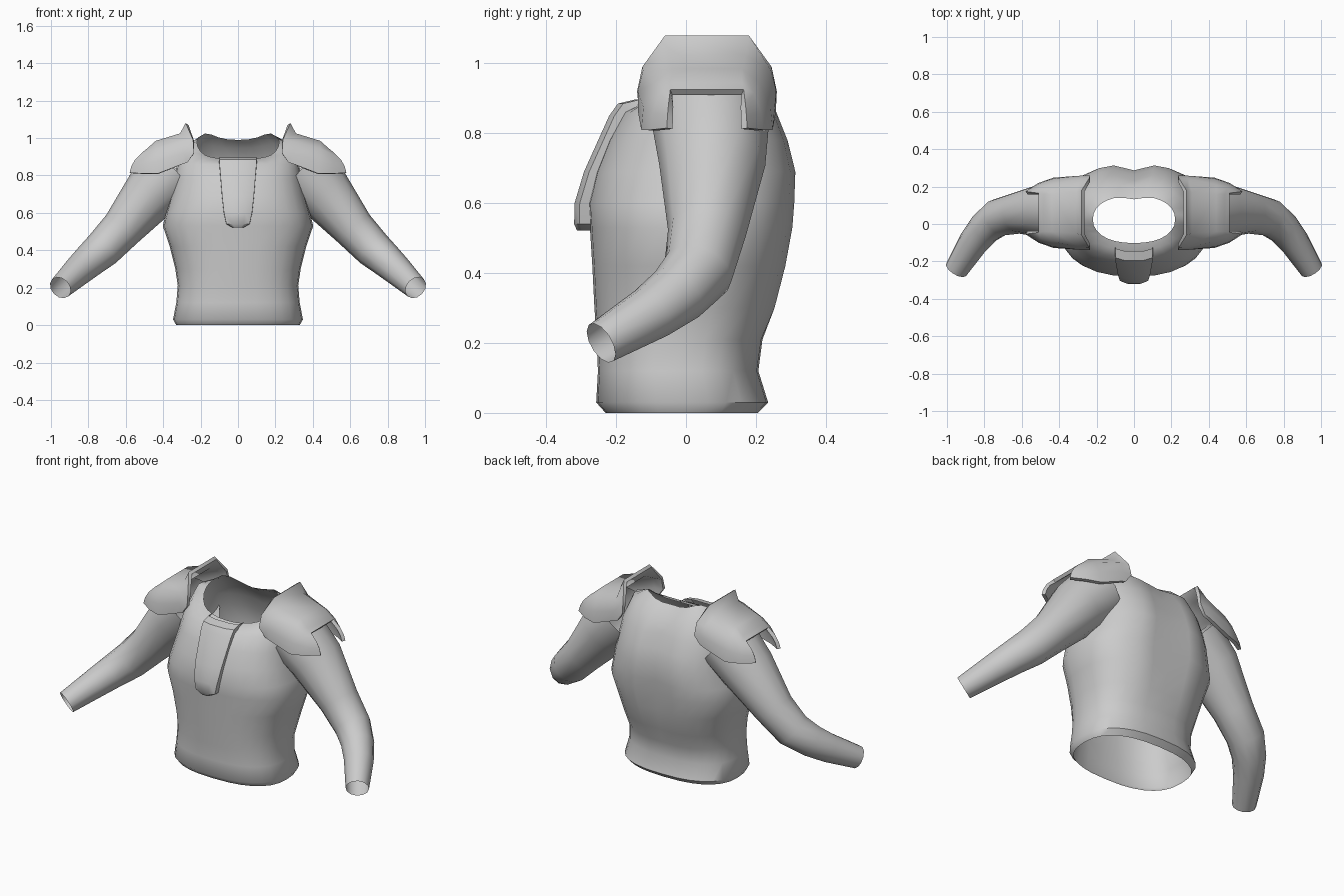
import bpy, math
from mathutils import Vector

if "Cube" in bpy.data.objects:
    bpy.data.objects.remove(bpy.data.objects["Cube"])


def make(name, verts, faces, angle=40, thickness=0):
    me = bpy.data.meshes.new(name)
    me.from_pydata([tuple(v) for v in verts], [], faces)
    me.update()
    ob = bpy.data.objects.new(name, me)
    bpy.context.collection.objects.link(ob)
    bpy.ops.object.select_all(action='DESELECT')
    ob.select_set(True)
    bpy.context.view_layer.objects.active = ob
    bpy.ops.object.mode_set(mode='EDIT')
    bpy.ops.mesh.select_all(action='SELECT')
    bpy.ops.mesh.normals_make_consistent(inside=False)
    bpy.ops.object.mode_set(mode='OBJECT')
    if thickness:
        # face the shell outward, then thicken it inward
        top = max(me.polygons, key=lambda p: abs(p.normal.z))
        if top.normal.z < 0:
            me.flip_normals()
        m = ob.modifiers.new("thickness", 'SOLIDIFY')
        m.thickness = thickness
        m.offset = -1
        bpy.ops.object.modifier_apply(modifier=m.name)
    bpy.ops.object.shade_smooth_by_angle(angle=math.radians(angle))
    return ob


def loft(rings, closed=True):
    n = len(rings[0])
    verts = [p for r in rings for p in r]
    faces = []
    for i in range(len(rings) - 1):
        for j in range(n if closed else n - 1):
            k = (j + 1) % n
            faces.append((i * n + j, i * n + k, (i + 1) * n + k, (i + 1) * n + j))
    return verts, faces


def spow(v, e):
    return math.copysign(abs(v) ** e, v)


def lerp_table(s, table):
    for (a, za), (b, zb) in zip(table, table[1:]):
        if s <= b + 1e-6:
            return za + (zb - za) * (s - a) / (b - a)
    return table[-1][1]


# Torso shell: stacked rings (z, half width, front y, back y)
N = 28
levels = [(0, .33, -.23, .205), (.03, .347, -.257, .235), (.12, .33, -.252, .207),
          (.21, .322, -.256, .22), (.30, .335, -.262, .26), (.42, .365, -.268, .292),
          (.53, .402, -.275, .312), (.60, .385, -.28, .318), (.69, .36, -.258, .322),
          (.78, .34, -.222, .30), (.86, .325, -.178, .268)]
rings = []
for z, hw, yf, yb in levels:
    ring = []
    mid = (yf + yb) / 2
    groove = .035 * min(1, max(0, (z - .2) / .3))
    for j in range(N):
        a = 2 * math.pi * j / N
        x = hw * spow(math.cos(a), .8)
        s = spow(math.sin(a), .8)
        y = mid + (yb - mid) * s
        if s > 0:
            y -= groove * math.exp(-(x / .07) ** 2)
        ring.append((x, y, z))
    rings.append(ring)
# Shoulder slope and neck opening
for hw, cy, hy, table in [
        (.285, .04, .18, [(-1, .875), (0, .97), (.8, .97), (1, .945)]),
        (.22, .025, .127, [(-1, .885), (-.6, .91), (0, .98), (.7, 1.03), (1, .99)])]:
    ring = []
    for j in range(N):
        a = 2 * math.pi * j / N
        c, s = math.cos(a), math.sin(a)
        dip = .02 * math.exp(-(c / .25) ** 2) if s > 0 else 0
        ring.append((hw * spow(c, .9), cy + hy * spow(s, .9) - dip, lerp_table(s, table)))
    rings.append(ring)
make("torso", *loft(rings), angle=50)

# Raised chest strip down the front (half width, front y, z)
strip = []
for w, y, z in [(.10, -.145, .897), (.10, -.195, .885), (.098, -.22, .85),
                (.085, -.292, .69), (.075, -.319, .60), (.062, -.32, .54), (.03, -.312, .522)]:
    strip.append([(-w * 1.02, y + .06, z), (-w, y + .015, z), (-w * .5, y, z), (w * .5, y, z),
                  (w, y + .015, z), (w * 1.02, y + .06, z)])
v, f = loft(strip, closed=False)
f.append(tuple(range(len(v) - 6, len(v))))
make("chest_strip", v, f)

# Arms: tapered tube along a bent path (x, y, z, radius)
path = [(.33, .07, .83, .168), (.46, .075, .71, .152), (.62, .06, .515, .112),
        (.725, .035, .405, .102), (.80, -.025, .34, .09), (.86, -.10, .285, .08),
        (.95, -.243, .20, .063)]
# Shoulder guard sections, rim to tip: (x, offset from guard centre, z), low to top
guard = [[(.27, .195, .87), (.235, .20, .92), (.24, .185, .99), (.28, .12, 1.08)],
         [(.30, .197, .86), (.29, .198, .92), (.29, .183, .98), (.31, .11, 1.025)],
         [(.43, .188, .81), (.435, .182, .875), (.44, .15, .945), (.44, .10, .985)],
         [(.51, .16, .81), (.51, .155, .86), (.50, .135, .915), (.485, .10, .945)],
         [(.58, .115, .815), (.57, .113, .85), (.55, .11, .885), (.51, .105, .925)]]
CY = .06

for side, label in ((1, "left"), (-1, "right")):
    tube = []
    pts = [Vector(p[:3]) for p in path]
    for i, p in enumerate(pts):
        d = (pts[min(i + 1, len(pts) - 1)] - pts[max(i - 1, 0)]).normalized()
        u = d.cross(Vector((0, 1, 0))).normalized()
        w = d.cross(u)
        r = path[i][3]
        ring = []
        for j in range(12):
            a = 2 * math.pi * j / 12
            q = p + r * (math.cos(a) * u + math.sin(a) * w)
            ring.append((side * q.x, q.y, q.z))
        tube.append(ring)
    make(label + "_arm", *loft(tube), angle=60)

    secs = [[(side * x, CY - o, z) for x, o, z in s] +
            [(side * x, CY + o, z) for x, o, z in reversed(s)] for s in guard]
    make(label + "_shoulder_guard", *loft(secs, closed=False), angle=48, thickness=.02)
